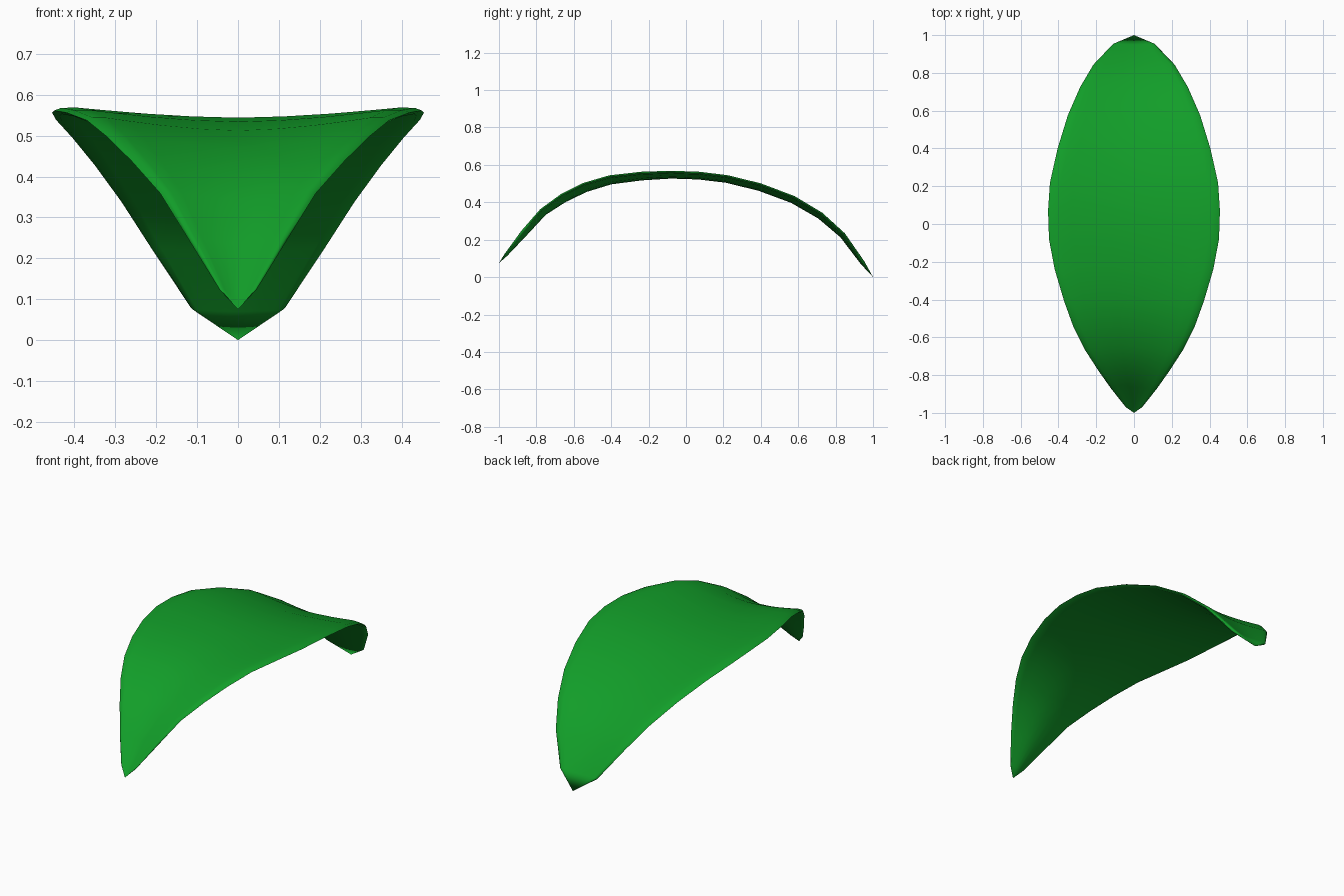
import bpy
import bmesh
import math
from mathutils import Vector

default_cube = bpy.data.objects.get("Cube")
if default_cube:
    bpy.data.objects.remove(default_cube, do_unlink=True)


def make_material(name, colour):
    material = bpy.data.materials.new(name)
    material.use_nodes = True
    material.diffuse_color = colour
    shader = material.node_tree.nodes["Principled BSDF"]
    shader.inputs["Base Color"].default_value = colour
    return material


# Leaf stations from front tip to back tip: y, rim height, half width, cup depth
STATIONS = [
    (-1, .075, 0, 0), (-.97, .125, .045, .012), (-.88, .25, .12, .022),
    (-.78, .365, .19, .027), (-.67, .445, .26, .034), (-.55, .505, .32, .036),
    (-.41, .546, .37, .034), (-.24, .565, .42, .031), (-.08, .57, .45, .026),
    (.07, .565, .455, .026), (.22, .547, .445, .026), (.4, .503, .405, .026),
    (.58, .435, .35, .025), (.73, .345, .285, .022), (.85, .235, .215, .016),
    (.955, .083, .115, .008), (1, 0, 0, 0),
]
THICKNESS = .017

# Half cross-section: across fraction, cup fraction, thickness fraction
UPPER = [(0, 1, 0), (.25, .88, 0), (.5, .62, 0), (.72, .3, 0), (.87, .06, 0),
         (.96, 0, .1), (1, 0, .5)]
LOWER = [(.96, .03, .95), (.87, .12, 1), (.72, .34, 1), (.5, .64, 1),
         (.25, .88, 1), (0, 1, 1)]


def mirrored_section():
    half = UPPER + LOWER
    other_side = [(-across, cup, depth) for across, cup, depth in half[1:-1]]
    return half + other_side[::-1]


def spine_down(index):
    """Direction pointing out of the underside, square to the arched spine."""
    before = STATIONS[max(index - 1, 0)]
    after = STATIONS[min(index + 1, len(STATIONS) - 1)]
    return Vector((0, after[1] - before[1], before[0] - after[0])).normalized()


def build_leaf():
    mesh = bpy.data.meshes.new("leaf_blade")
    bm = bmesh.new()
    rings = []
    section = mirrored_section()
    for index, (y, z, half_width, cup_depth) in enumerate(STATIONS):
        down = spine_down(index)
        thickness = THICKNESS * min(1, half_width / .12)
        ring = []
        for across, cup, depth in section:
            rim = Vector((across * half_width, y, z))
            ring.append(bm.verts.new(rim + down * (cup * cup_depth + depth * thickness)))
        rings.append(ring)

    # Skin the sections together, closing both tips to points
    count = len(section)
    for first, second in zip(rings, rings[1:]):
        for i in range(count):
            j = (i + 1) % count
            bm.faces.new((first[i], first[j], second[j], second[i]))
    bmesh.ops.remove_doubles(bm, verts=bm.verts, dist=.0001)
    bmesh.ops.recalc_face_normals(bm, faces=bm.faces)
    bm.to_mesh(mesh)
    bm.free()
    leaf = bpy.data.objects.new("leaf_blade", mesh)
    bpy.context.collection.objects.link(leaf)
    return leaf


leaf = build_leaf()
leaf.data.materials.append(make_material("leaf green", (.006, .34, .022, 1)))
bpy.ops.object.select_all(action="DESELECT")
leaf.select_set(True)
bpy.context.view_layer.objects.active = leaf
bpy.ops.object.shade_smooth_by_angle(angle=math.radians(60))
